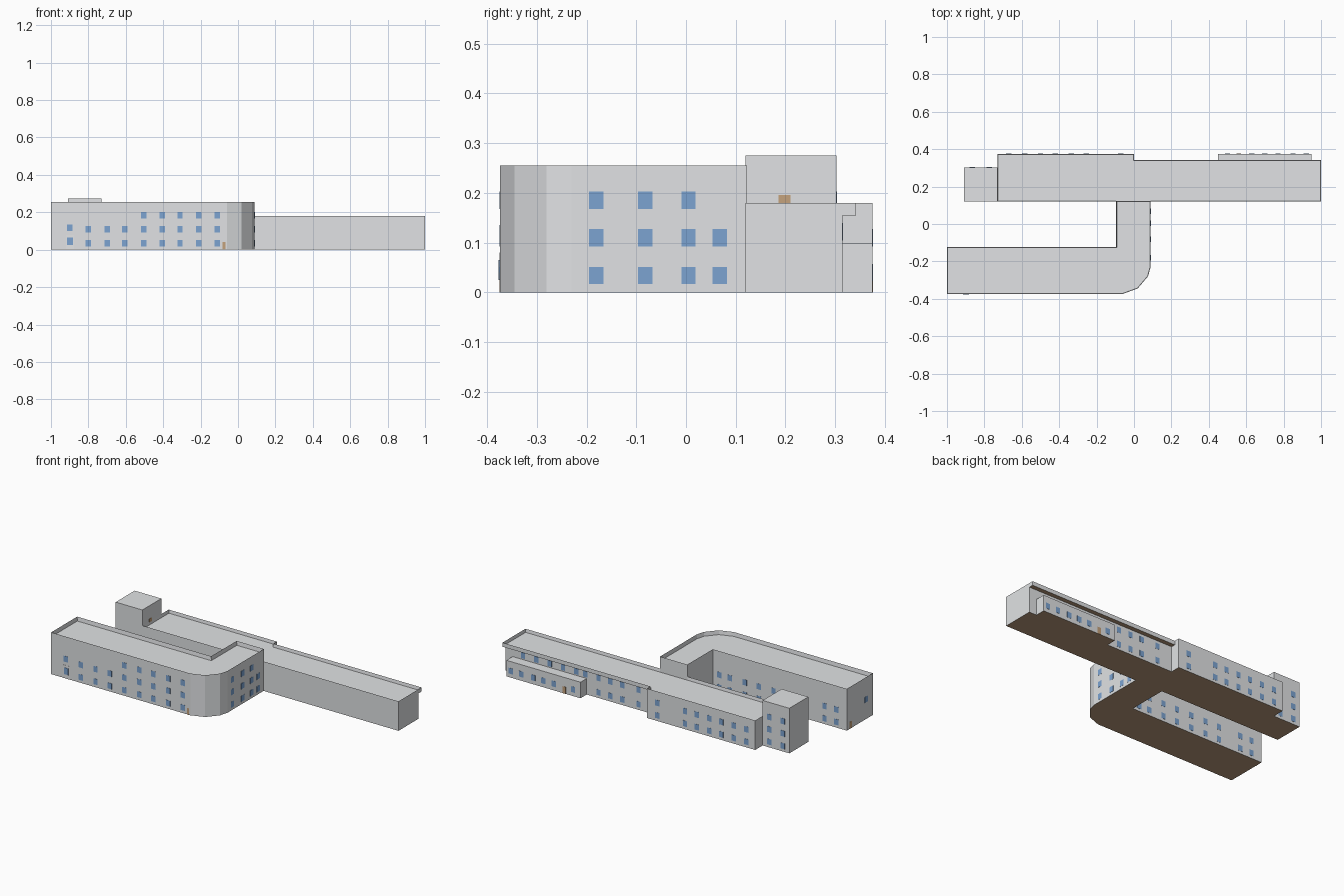
import bpy, bmesh
from mathutils import Vector

if "Cube" in bpy.data.objects:
    bpy.data.objects.remove(bpy.data.objects["Cube"])


def material(name, rgb):
    m = bpy.data.materials.new(name)
    m.diffuse_color = (*rgb, 1)
    m.use_nodes = True
    m.node_tree.nodes["Principled BSDF"].inputs["Base Color"].default_value = m.diffuse_color
    return m


GREY = material("grey_wall", (0.75, 0.765, 0.78))
BROWN = material("brown_underside", (0.48, 0.32, 0.20))
BLUE = material("blue_glass", (0.20, 0.37, 0.64))
PALE = material("pale_frame", (0.80, 0.81, 0.82))
TAN = material("tan_door", (0.56, 0.36, 0.20))


def finish(bm, name, mats):
    bmesh.ops.recalc_face_normals(bm, faces=bm.faces)
    me = bpy.data.meshes.new(name)
    for m in mats:
        me.materials.append(m)
    if mats[0] == GREY:
        bm.normal_update()
        for f in bm.faces:           # downward faces are brown
            f.material_index = 1 if f.normal.z < -0.9 else 0
    bm.to_mesh(me)
    bm.free()
    ob = bpy.data.objects.new(name, me)
    bpy.context.collection.objects.link(ob)
    return ob


def prism(name, outline, z0, z1, sunk=0.0, rim=0.003):
    """Extruded outline; 'sunk' lowers the roof inside a thin parapet."""
    bm = bmesh.new()
    base = bm.faces.new([bm.verts.new((x, y, z0)) for x, y in outline])
    ext = bmesh.ops.extrude_face_region(bm, geom=[base], use_keep_orig=True)
    verts = [g for g in ext["geom"] if isinstance(g, bmesh.types.BMVert)]
    top = [g for g in ext["geom"] if isinstance(g, bmesh.types.BMFace)][0]
    bmesh.ops.translate(bm, vec=(0, 0, z1 - z0), verts=verts)
    bmesh.ops.recalc_face_normals(bm, faces=bm.faces)
    if sunk:
        bmesh.ops.inset_region(bm, faces=[top], thickness=rim, use_even_offset=True)
        bmesh.ops.translate(bm, vec=(0, 0, -sunk), verts=top.verts[:])
    return finish(bm, name, [GREY, BROWN])


def rect(x0, x1, y0, y1):
    return [(x0, y0), (x1, y0), (x1, y1), (x0, y1)]


def plate(bm, face, at, u, z, w, h, t=0.002):
    """Thin plate on a wall; face is the wall direction, at its position."""
    axis, sign = face
    for v in bmesh.ops.create_cube(bm, size=1)["verts"]:
        c = v.co.copy()
        d = at + sign * (t / 2 - 0.001) + c.y * t
        a = u + c.x * w
        v.co = Vector((d, a, z + c.z * h)) if axis == "x" else Vector((a, d, z + c.z * h))


FRONT, BACK, RIGHT, LEFT = ("y", -1), ("y", 1), ("x", 1), ("x", -1)


def panels(name, face, at, spots, w=0.029, h=0.035, mat=BLUE):
    bm = bmesh.new()
    for u, z in spots:
        plate(bm, face, at, u, z, w, h)
    finish(bm, name, [mat])


def grid(us, zs):
    return [(u, z) for u in us for z in zs]


# Front wing with faceted corner and connector
prism("front_wing", [(-1, -.374), (-.06, -.374), (.02, -.345), (.075, -.28),
                     (.089, -.23), (.089, .123), (-.095, .123), (-.095, -.123),
                     (-1, -.123)], 0, .255, .025)

# Rear wing body, overhanging roof band, end tower and low annex
prism("rear_wing", [(-.73, .12), (1, .12), (1, .315), (0, .315),
                    (0, .375), (-.73, .375)], 0, .155)
prism("rear_roof_band", [(-.73, .12), (1, .12), (1, .342), (0, .342),
                         (0, .375), (-.73, .375)], .155, .18, .02)
prism("tower", rect(-.91, -.73, .12, .303), 0, .275)
prism("annex", rect(.45, .95, .315, .375), 0, .098)

# Window rows
LOW, MID, HIGH = .034, .11, .185
cols = [-.80, -.70, -.605, -.505, -.405, -.31, -.21, -.11]
panels("front_windows", FRONT, -.374,
       grid(cols, (LOW, MID)) + grid(cols[3:], (HIGH,)) + [(-.9, .118)])
panels("side_windows", RIGHT, .089,
       grid((-.18, -.082, .005), (LOW, MID, HIGH)) + grid((.068,), (LOW, MID)))
panels("courtyard_windows", BACK, -.123,
       grid([-.93, -.85] + cols[1:-1] + [-.14], (LOW, MID)))
panels("rear_left_windows", BACK, .375,
       grid((-.07, -.256, -.335, -.42, -.50, -.585, -.67), (LOW, MID)))
panels("rear_right_windows", BACK, .315,
       grid((.88, .79, .70, .61, .52, .46, .37, .29, .21, .1), (.122,))
       + grid((.37, .29, .21, .1), (LOW,)))
panels("annex_windows", BACK, .375, grid((.92, .85, .77, .70, .63, .50), (.04,)))
panels("tower_windows", BACK, .303, grid((-.775, -.865), (LOW, MID, HIGH)))
panels("end_window", LEFT, -1, [(-.31, .12)])

# Doors
panels("entrance_surround", FRONT, -.374, [(-.898, .04)], .044, .08, PALE)
panels("entrance_glass", FRONT, -.3755, [(-.898, .045)], .03, .04)
panels("front_door", FRONT, -.374, [(-.075, .02)], .015, .04, TAN)
panels("annex_door", BACK, .375, [(.56, .021)], .022, .042, TAN)
panels("end_door", LEFT, -1, [(-.16, .021)], .024, .042, TAN)
panels("roof_door", RIGHT, -.73, [(.198, .177)], .024, .038, TAN)
